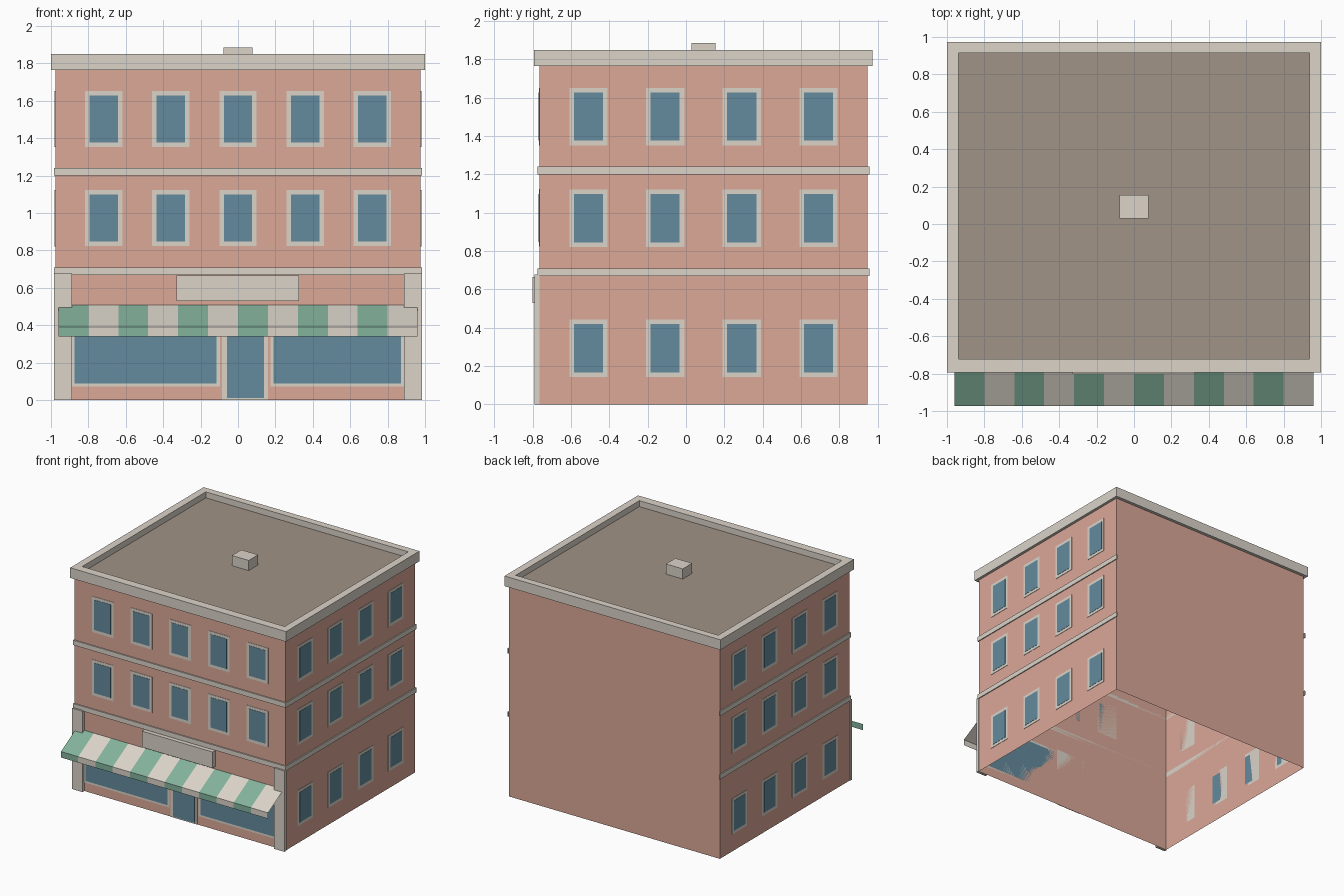
import bpy, bmesh

cube = bpy.data.objects.get("Cube")
if cube:
    bpy.data.objects.remove(cube, do_unlink=True)


def material(name, rgb):
    lin = [((c / 255 + 0.055) / 1.055) ** 2.4 for c in rgb] + [1.0]
    m = bpy.data.materials.new(name)
    m.use_nodes = True
    m.diffuse_color = lin
    bsdf = m.node_tree.nodes["Principled BSDF"]
    bsdf.inputs["Base Color"].default_value = lin
    bsdf.inputs["Roughness"].default_value = 0.8
    return m


BRICK = material("pink brick", (219, 168, 151))
TRIM = material("pale stone", (219, 212, 201))
GLASS = material("blue glass", (100, 139, 157))
GREEN = material("awning green", (132, 179, 156))
ROOF = material("roof brown", (160, 147, 134))

# Main dimensions: wall half width, front and back planes, roof level
W, FRONT, BACK, DECK = 0.977, -0.765, 0.947, 1.80
MID = (FRONT + BACK) / 2


def finish(name, bm, *mats):
    me = bpy.data.meshes.new(name)
    bm.to_mesh(me)
    bm.free()
    for m in mats:
        me.materials.append(m)
    ob = bpy.data.objects.new(name, me)
    bpy.context.collection.objects.link(ob)
    return ob


def add_box(bm, x, y, z):
    """Add a box spanning the three (low, high) ranges."""
    verts = bmesh.ops.create_cube(bm, size=1)["verts"]
    for v in verts:
        v.co = [r[0] if c < 0 else r[1] for c, r in zip(v.co, (x, y, z))]
    return verts


def box(name, mat, x, y, z):
    bm = bmesh.new()
    add_box(bm, x, y, z)
    return finish(name, bm, mat)


def plate(name, mat, side, u, z, thick):
    """Thin plate on the front wall (side 0) or on the wall at side * W."""
    if side == 0:
        return box(name, mat, u, (FRONT - thick, FRONT), z)
    return box(name, mat, sorted((side * W, side * (W + thick))), u, z)


def window(name, side, u, z, rim):
    """Stone surround with a glass pane inside it."""
    plate(name + "_frame", TRIM, side, u, z, 0.003)
    plate(name + "_glass", GLASS, side, (u[0] + rim, u[1] - rim),
          (z[0] + rim, z[1] - rim), 0.005)


# Brick walls: a shell open at top and bottom
bm = bmesh.new()
add_box(bm, (-W, W), (FRONT, BACK), (0, DECK))
bm.normal_update()
caps = [f for f in bm.faces if abs(f.normal.z) > 0.5]
bmesh.ops.delete(bm, geom=caps, context="FACES_ONLY")
finish("walls", bm, BRICK)

# Roof deck and the small roof vent
bm = bmesh.new()
for v in bmesh.ops.create_grid(bm, x_segments=1, y_segments=1, size=1)["verts"]:
    v.co = (v.co.x * W, MID + v.co.y * (BACK - FRONT) / 2, DECK)
finish("roof_deck", bm, ROOF)
box("roof_vent", TRIM, (-0.078, 0.078), (0.03, 0.155), (DECK, 1.885))

# Parapet: a flat ring extruded upward
bm = bmesh.new()
rings = []
for hx, y0, y1 in ((1.0, -0.793, 0.973), (0.938, -0.722, 0.914)):
    corners = ((-hx, y0), (hx, y0), (hx, y1), (-hx, y1))
    rings.append([bm.verts.new((x, y, 1.765)) for x, y in corners])
outer, inner = rings
for i in range(4):
    j = (i + 1) % 4
    bm.faces.new((outer[i], outer[j], inner[j], inner[i]))
top = bmesh.ops.extrude_face_region(bm, geom=list(bm.faces))["geom"]
bmesh.ops.translate(bm, vec=(0, 0, 0.085),
                    verts=[v for v in top if isinstance(v, bmesh.types.BMVert)])
bmesh.ops.recalc_face_normals(bm, faces=bm.faces)
finish("parapet", bm, TRIM)

# Belt courses on the front and both sides
for i, z in enumerate(((0.67, 0.71), (1.20, 1.241))):
    box(f"belt_front_{i}", TRIM, (-W, W), (FRONT - 0.01, FRONT), z)
    for side, label in ((1, "left"), (-1, "right")):
        xs = sorted((side * W, side * (W + 0.008)))
        box(f"belt_{label}_{i}", TRIM, xs, (FRONT - 0.01, BACK + 0.01), z)

# Upper front windows
for row, z in enumerate((0.973, 1.502)):
    for col in range(5):
        x = (col - 2) * 0.3585
        window(f"front_window_{row}_{col}", 0, (x - 0.1, x + 0.1),
               (z - 0.15, z + 0.15), 0.024)

# Side windows
for side, label in ((1, "left"), (-1, "right")):
    for row, z in enumerate((0.293, 0.972, 1.502)):
        for col in range(4):
            y = MID + (col - 1.5) * 0.4
            window(f"{label}_window_{row}_{col}", side, (y - 0.1, y + 0.1),
                   (z - 0.15, z + 0.15), 0.024)

# Shopfront: display windows, door, corner piers and sign board
window("shop_window_right", 0, (-0.89, -0.097), (0.073, 0.49), 0.017)
window("shop_window_left", 0, (0.174, 0.888), (0.073, 0.49), 0.017)
plate("door_frame", TRIM, 0, (-0.085, 0.16), (0, 0.505), 0.004)
plate("door", GLASS, 0, (-0.06, 0.138), (0.01, 0.48), 0.008)
for side, label in ((1, "left"), (-1, "right")):
    xs = sorted((side * 0.888, side * 0.983))
    box(f"corner_pier_{label}", TRIM, xs, (-0.79, FRONT), (0, 0.677))
box("sign_board", TRIM, (-0.33, 0.327), (-0.802, FRONT), (0.53, 0.665))

# Awning: a striped sheet that slopes out and drops into a valance
bm = bmesh.new()
STRIPES, HALF = 12, 0.96
profile = ((FRONT, 0.508), (-0.972, 0.39), (-0.972, 0.34))
cols = []
for i in range(STRIPES + 1):
    x = -HALF + 2 * HALF * i / STRIPES
    cols.append([bm.verts.new((x, y, z)) for y, z in profile])
for i in range(STRIPES):
    a, b = cols[i], cols[i + 1]
    for k in range(2):
        f = bm.faces.new((a[k], a[k + 1], b[k + 1], b[k]))
        f.material_index = i % 2
finish("awning", bm, GREEN, TRIM)
